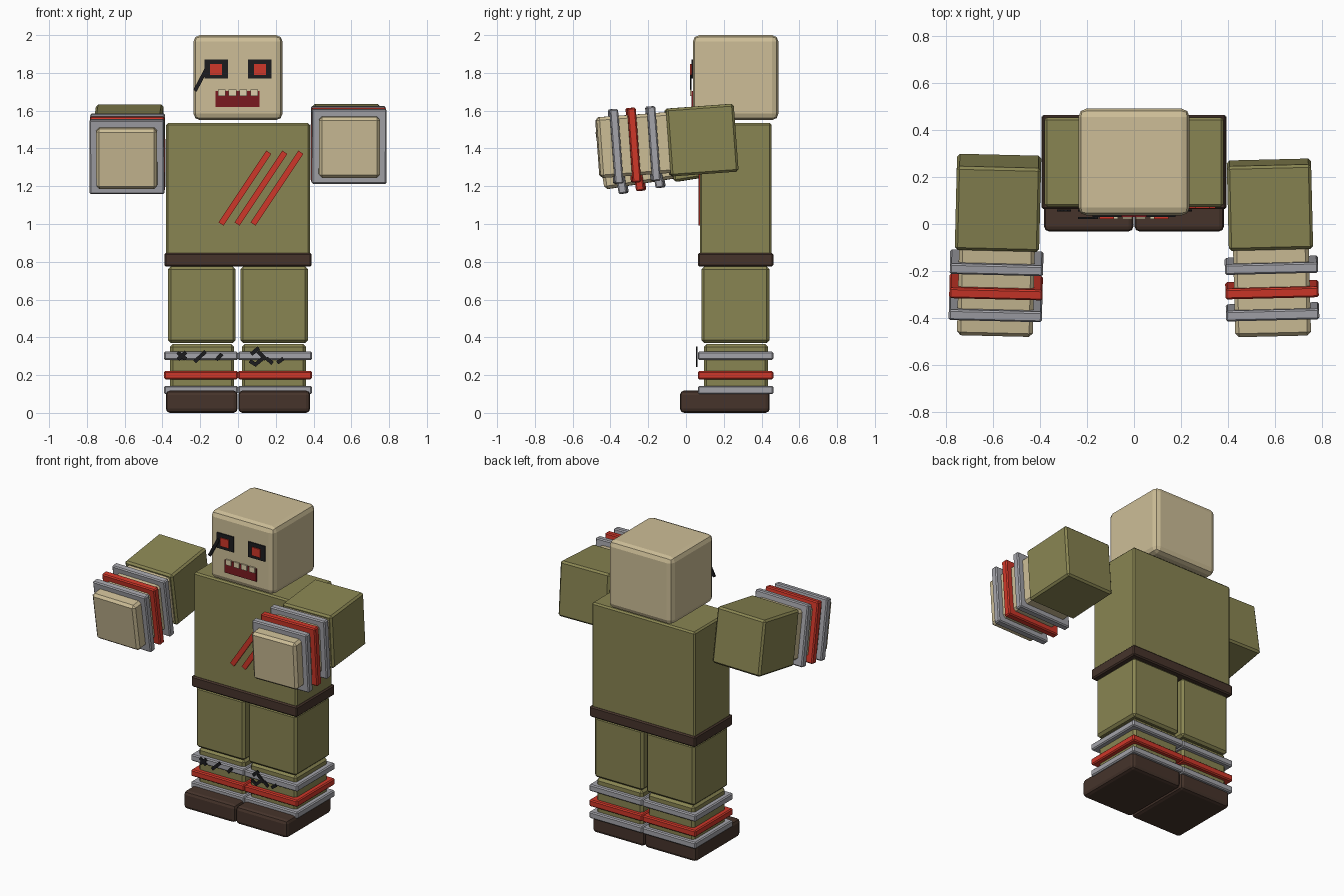
import bpy, bmesh, math
from mathutils import Matrix, Vector

if "Cube" in bpy.data.objects:
    bpy.data.objects.remove(bpy.data.objects["Cube"])


def material(name, r, g, b):
    m = bpy.data.materials.new(name)
    lin = [(c / 255 / 12.92 if c <= 10 else ((c / 255 + 0.055) / 1.055) ** 2.4) for c in (r, g, b)]
    m.diffuse_color = (*lin, 1)
    m.use_nodes = True
    m.node_tree.nodes["Principled BSDF"].inputs["Base Color"].default_value = m.diffuse_color
    return m


OLIVE = material("olive cloth", 137, 133, 82)
SKIN = material("pale skin", 205, 190, 151)
RED = material("red", 207, 55, 41)
GREY = material("grey wrap", 164, 164, 170)
BROWN = material("brown leather", 70, 52, 43)
BLACK = material("black", 28, 28, 31)
MAROON = material("dark red mouth", 122, 26, 32)
TOOTH = material("tooth", 222, 208, 172)


def box(name, mat, centre, size, bevel=0.0, frame=Matrix(), segments=1):
    """Bevelled box, placed in an optional parent frame."""
    bm = bmesh.new()
    bmesh.ops.create_cube(bm, size=1, matrix=Matrix.Diagonal((*size, 1)))
    if bevel:
        bmesh.ops.bevel(bm, geom=bm.edges[:], offset=bevel, segments=segments,
                        profile=0.5, affect='EDGES')
    mesh = bpy.data.meshes.new(name)
    bm.to_mesh(mesh)
    bm.free()
    mesh.materials.append(mat)
    ob = bpy.data.objects.new(name, mesh)
    ob.matrix_world = frame @ Matrix.Translation(centre)
    bpy.context.collection.objects.link(ob)
    return ob


def span(name, mat, x, y, z, bevel=0.0, segments=1):
    """Box given by its limits on each axis."""
    lims = (x, y, z)
    return box(name, mat, [(a + b) / 2 for a, b in lims], [b - a for a, b in lims],
               bevel, segments=segments)


def stroke(name, mat, x0, z0, x1, z1, y, width):
    """Thin slanted plate facing the front."""
    d = Vector((x1 - x0, 0, z1 - z0))
    frame = Matrix.Translation(((x0 + x1) / 2, y, (z0 + z1) / 2)) @ \
        Matrix.Rotation(-math.atan2(d.z, d.x), 4, 'Y')
    box(name, mat, (0, 0, 0), (d.length, 0.008, width), frame=frame)


# Torso, belt and head
span("torso", OLIVE, (-0.38, 0.38), (0.073, 0.452), (0.78, 1.535), 0.01)
span("belt", BROWN, (-0.39, 0.39), (0.063, 0.462), (0.775, 0.846), 0.008)
span("head", SKIN, (-0.236, 0.236), (0.036, 0.49), (1.55, 2.0), 0.035, 2)

# Chest scratches
for i in range(3):
    dx = i * 0.085
    stroke("chest_scratch", RED, -0.09 + dx, 1.0, 0.163 + dx, 1.38, 0.069, 0.032)

# Eyes
for s in (-1, 1):
    span("eye_socket", BLACK, sorted((s * 0.054, s * 0.177)), (0.029, 0.038), (1.77, 1.872))
    span("pupil", RED, sorted((s * 0.085, s * 0.147)), (0.022, 0.03), (1.79, 1.846))

# Eye scar, mouth and teeth
stroke("eye_scar", BLACK, -0.228, 1.705, -0.162, 1.83, 0.026, 0.02)
span("mouth", MAROON, (-0.118, 0.114), (0.029, 0.038), (1.62, 1.705))
for x in (-0.087, -0.029, 0.028, 0.087):
    span("tooth", TOOTH, (x - 0.02, x + 0.02), (0.021, 0.03), (1.677, 1.713))

# Legs, shoes and ankle bands
for s in (-1, 1):
    def sx(a, b):
        return sorted((s * a, s * b))
    span("thigh", OLIVE, sx(0.012, 0.37), (0.081, 0.442), (0.37, 0.775), 0.015)
    span("shin", OLIVE, sx(0.02, 0.36), (0.094, 0.434), (0.1, 0.365), 0.015)
    span("shoe", BROWN, sx(0.002, 0.382), (-0.032, 0.443), (0.0, 0.118), 0.022, 2)
    for z, mat in ((0.302, GREY), (0.2, RED), (0.121, GREY)):
        span("ankle_band", mat, sx(0.0, 0.392), (0.063, 0.462), (z - 0.022, z + 0.022), 0.007)

# Ragged stitches on the front of the ankle bands
STITCHES = [(-0.32, 0.32, -0.275, 0.285), (-0.318, 0.283, -0.275, 0.322),
            (-0.23, 0.27, -0.172, 0.325), (-0.115, 0.28, -0.085, 0.312),
            (0.07, 0.31, 0.11, 0.345), (0.105, 0.325, 0.148, 0.283),
            (0.062, 0.275, 0.1, 0.252), (0.095, 0.258, 0.135, 0.292),
            (0.15, 0.29, 0.183, 0.262), (0.208, 0.265, 0.24, 0.288)]
for st in STITCHES:
    stroke("stitch", BLACK, *st, 0.058, 0.02)

# Arms reaching forward, each with its own droop
for s, y, z, droop in ((1, 0.082, 1.444, 4.2), (-1, 0.09, 1.428, 9.0)):
    frame = Matrix.Translation((s * 0.577, y, z)) @ \
        Matrix.Rotation(math.radians(s * 1.4), 4, 'Z') @ \
        Matrix.Rotation(math.radians(droop), 4, 'X')
    box("upper_arm", OLIVE, (0, 0, 0), (0.358, 0.36, 0.36), 0.012, frame)
    box("forearm", SKIN, (0, -0.35, 0), (0.322, 0.4, 0.322), 0.016, frame)
    for d, mat in ((0.258, GREY), (0.362, RED), (0.456, GREY)):
        box("wrist_band", mat, (0, -d, 0), (0.396, 0.045, 0.396), 0.007, frame)
